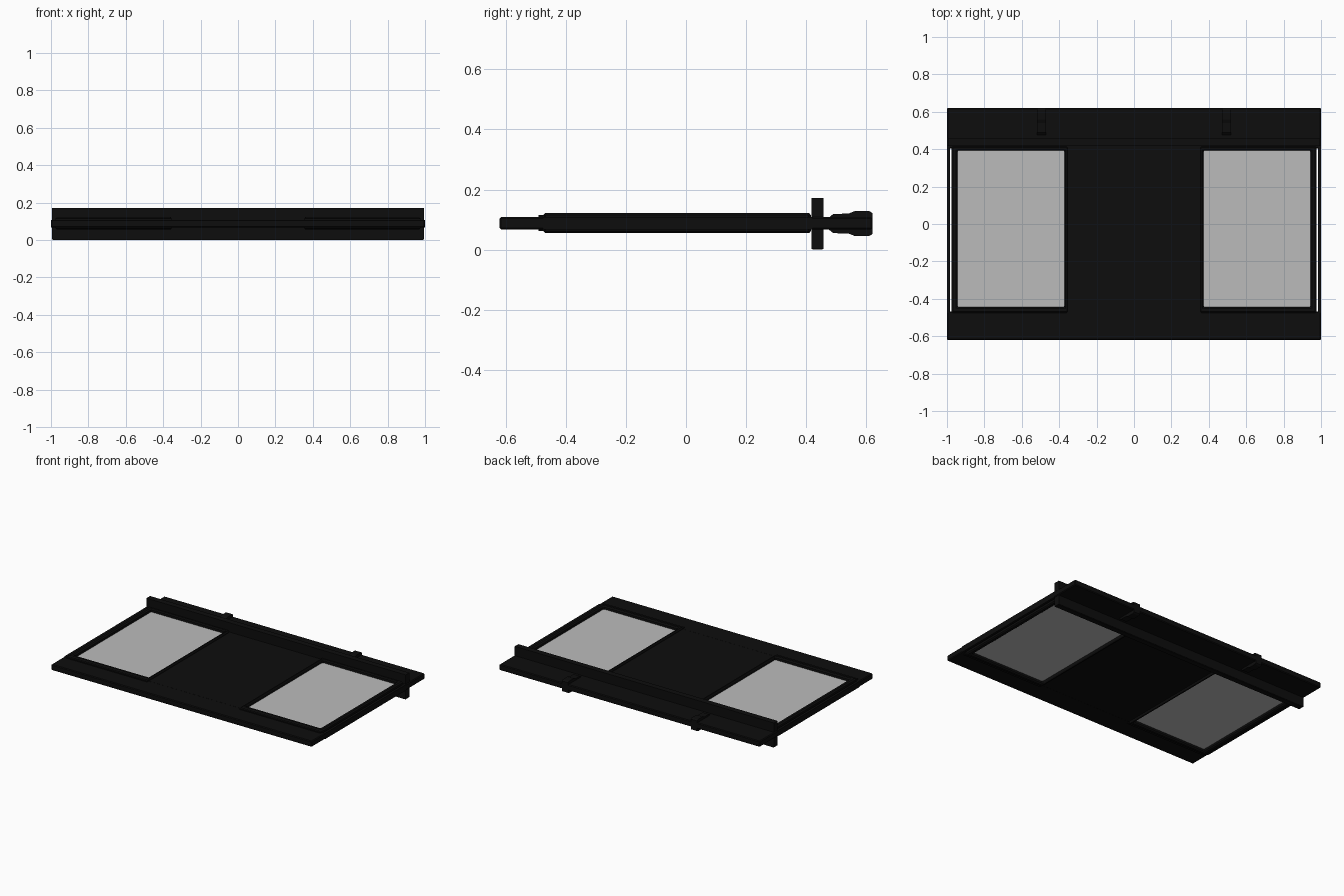
import bpy, bmesh

if "Cube" in bpy.data.objects:
    bpy.data.objects.remove(bpy.data.objects["Cube"])


def material(name, rgb):
    m = bpy.data.materials.new(name)
    m.diffuse_color = (*rgb, 1.0)
    m.use_nodes = True
    m.node_tree.nodes["Principled BSDF"].inputs["Base Color"].default_value = m.diffuse_color
    return m


BLACK = material("black", (0.004, 0.004, 0.004))
GREY = material("light grey", (0.5, 0.5, 0.5))


def finish(bm, name, mat, bevel):
    bmesh.ops.recalc_face_normals(bm, faces=bm.faces)
    mesh = bpy.data.meshes.new(name)
    bm.to_mesh(mesh)
    bm.free()
    mesh.materials.append(mat)
    obj = bpy.data.objects.new(name, mesh)
    bpy.context.collection.objects.link(obj)
    if bevel:
        mod = obj.modifiers.new("chamfer", 'BEVEL')
        mod.width = bevel
        mod.segments = 1
    return obj


def box(name, x, y, z, mat=BLACK, bevel=0.0):
    bm = bmesh.new()
    bmesh.ops.create_cube(bm, size=1.0)
    for v in bm.verts:
        v.co = [r[0] + (c + 0.5) * (r[1] - r[0]) for c, r in zip(v.co, (x, y, z))]
    return finish(bm, name, mat, bevel)


def span(side, a, b):
    return tuple(sorted((side * a, side * b)))


def window_frame(name, outer_x, inner_x, outer_y, inner_y, z):
    # Rectangular ring, extruded and chamfered
    bm = bmesh.new()
    rings = []
    for xs, ys in ((outer_x, outer_y), (inner_x, inner_y)):
        pts = [(xs[0], ys[0]), (xs[1], ys[0]), (xs[1], ys[1]), (xs[0], ys[1])]
        rings.append([bm.verts.new((px, py, z[0])) for px, py in pts])
    o, i = rings
    faces = [bm.faces.new((o[k], o[(k + 1) % 4], i[(k + 1) % 4], i[k])) for k in range(4)]
    ext = bmesh.ops.extrude_face_region(bm, geom=faces, use_keep_orig=True)
    for v in ext["geom"]:
        if isinstance(v, bmesh.types.BMVert):
            v.co.z = z[1]
    return finish(bm, name, BLACK, 0.007)


def clamp(name, x):
    # Stepped side profile: thin neck, then a thicker knob
    half = [(0.475, 0.02), (0.49, 0.032), (0.54, 0.033), (0.56, 0.041),
            (0.61, 0.041), (0.62, 0.035)]
    outline = [(y, 0.087 + h) for y, h in half] + [(y, 0.087 - h) for y, h in reversed(half)]
    bm = bmesh.new()
    face = bm.faces.new([bm.verts.new((x - 0.024, y, z)) for y, z in outline])
    ext = bmesh.ops.extrude_face_region(bm, geom=[face], use_keep_orig=True)
    for v in ext["geom"]:
        if isinstance(v, bmesh.types.BMVert):
            v.co.x = x + 0.024
    return finish(bm, name, BLACK, 0.0)


# Board: front rail, centre panel and rear flap
BOARD = (0.068, 0.108)
box("front_rail", (-1, 1), (-0.62, -0.468), BOARD, bevel=0.005)
box("centre_panel", (-0.365, 0.365), (-0.472, 0.43), BOARD)
box("rear_flap", (-1, 1), (0.405, 0.62), BOARD, bevel=0.005)

# Upright plate crossing the board near the back
box("upright_plate", (-0.995, 0.995), (0.417, 0.457), (0.003, 0.172))
box("upright_core", (-0.99, 0.99), (0.42, 0.454), (0.0, 0.17))

for side, tag in ((-1, "left"), (1, "right")):
    # Outer rail, separated from the window frame by a narrow slit
    box(tag + "_side_rail", span(side, 0.984, 1.0), (-0.475, 0.42), BOARD)
    # Window with raised frame and pane
    window_frame(tag + "_window_frame", span(side, 0.355, 0.976),
                 span(side, 0.372, 0.943), (-0.475, 0.415), (-0.445, 0.394), (0.055, 0.122))
    box(tag + "_window_pane", span(side, 0.368, 0.947), (-0.449, 0.398), (0.076, 0.1), GREY)
    # Step at the front of the frame
    box(tag + "_frame_step", span(side, 0.355, 0.976), (-0.49, -0.47), (0.062, 0.115))
    # Clamp on the rear flap
    clamp(tag + "_clamp", side * 0.495)
